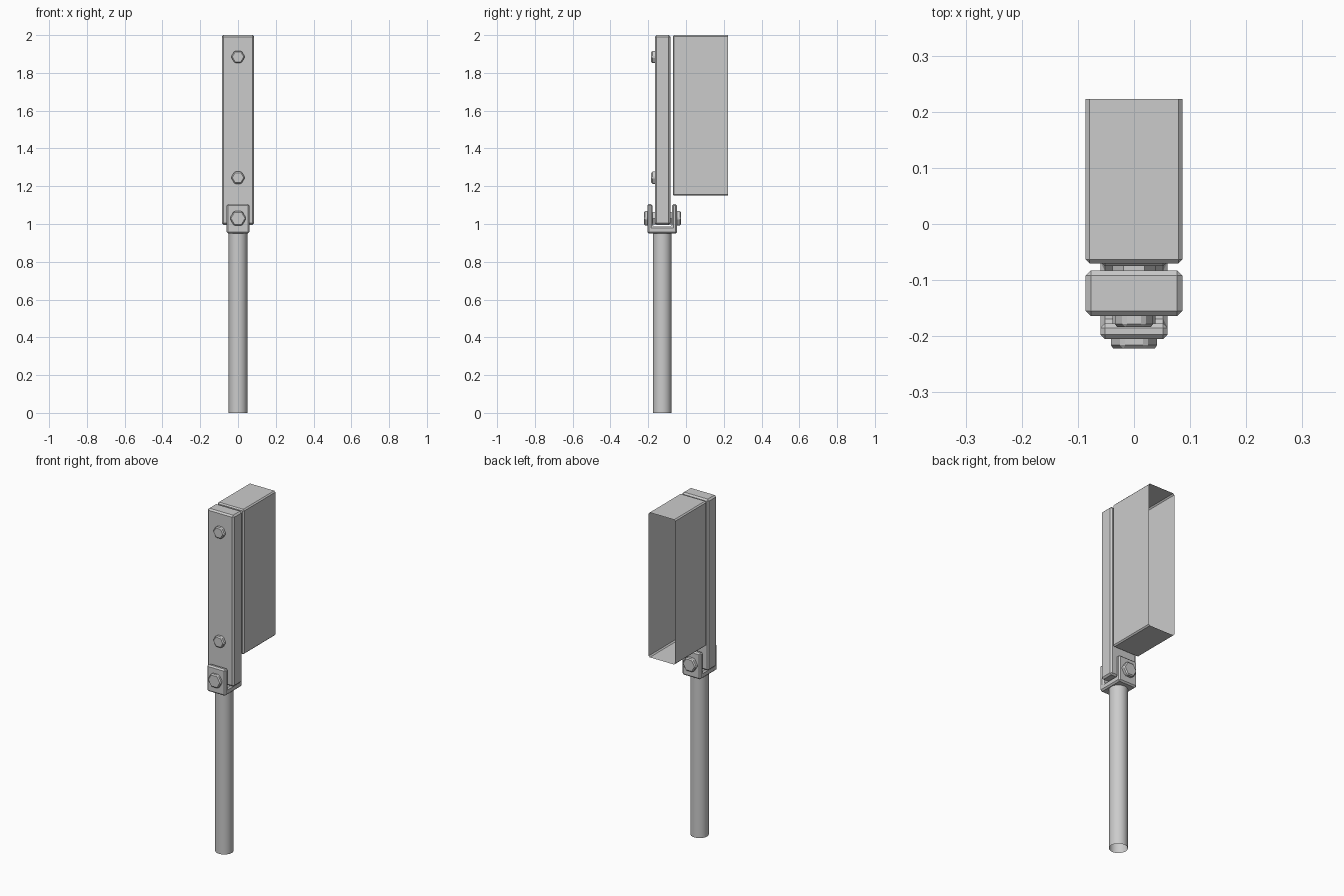
import bpy
import bmesh
import math
from mathutils import Matrix, Vector

if "Cube" in bpy.data.objects:
    bpy.data.objects.remove(bpy.data.objects["Cube"], do_unlink=True)

# One plain grey for every part
GREY = (0.6, 0.6, 0.6, 1.0)
grey = bpy.data.materials.new("plain_grey")
grey.use_nodes = True
grey.diffuse_color = GREY
grey.node_tree.nodes["Principled BSDF"].inputs["Base Color"].default_value = GREY


def finish(name, bm, bevel=0.0):
    """Turn a bmesh into a named object with an optional chamfer."""
    bmesh.ops.recalc_face_normals(bm, faces=bm.faces)
    mesh = bpy.data.meshes.new(name)
    bm.to_mesh(mesh)
    bm.free()
    mesh.materials.append(grey)
    obj = bpy.data.objects.new(name, mesh)
    bpy.context.collection.objects.link(obj)
    if bevel:
        mod = obj.modifiers.new("chamfer", 'BEVEL')
        mod.width = bevel
        mod.segments = 1
        mod.limit_method = 'ANGLE'
        mod.angle_limit = math.radians(40)
    return obj


def box(name, low, high, bevel, open_back=False):
    low, high = Vector(low), Vector(high)
    bm = bmesh.new()
    place = Matrix.Translation((low + high) / 2) @ Matrix.Diagonal((*(high - low), 1))
    bmesh.ops.create_cube(bm, size=1, matrix=place)
    if open_back:
        bm.normal_update()
        back = [f for f in bm.faces if f.normal.y > 0.9]
        bmesh.ops.delete(bm, geom=back, context='FACES')
    return finish(name, bm, bevel)


def hex_bolt(name, z, radius, y0, y1, bevel=0.006):
    """Hexagonal prism along y, with points to the left and right."""
    bm = bmesh.new()
    place = Matrix.Translation((0, (y0 + y1) / 2, z)) @ Matrix.Rotation(math.pi / 2, 4, 'X')
    place = place @ Matrix.Rotation(math.pi / 2, 4, 'Z')
    bmesh.ops.create_cone(bm, cap_ends=True, segments=6, radius1=radius,
                          radius2=radius, depth=y1 - y0, matrix=place)
    # Points of the hexagon must lie on the x axis
    if max(v.co.x for v in bm.verts) < radius * 0.95:
        bmesh.ops.rotate(bm, verts=bm.verts, cent=(0, 0, z),
                         matrix=Matrix.Rotation(math.pi / 6, 3, 'Y'))
    return finish(name, bm, bevel)


# Upright bar and the open-backed housing behind it
box("upright_bar", (-0.086, -0.164, 0.995), (0.086, -0.083, 2.0), 0.009)
box("housing", (-0.086, -0.07, 1.15), (0.086, 0.223, 2.0), 0.007, open_back=True)

# Fork: U profile in the yz plane, extruded across x
fork_y, outer, inner = -0.126, 0.079, 0.051
bottom, floor, top = 0.95, 0.988, 1.105
profile = [(-outer, bottom), (outer, bottom), (outer, top), (inner, top),
           (inner, floor), (-inner, floor), (-inner, top), (-outer, top)]
bm = bmesh.new()
face = bm.faces.new([bm.verts.new((-0.06, fork_y + y, z)) for y, z in profile])
side = bmesh.ops.extrude_face_region(bm, geom=[face])
moved = [g for g in side["geom"] if isinstance(g, bmesh.types.BMVert)]
bmesh.ops.translate(bm, verts=moved, vec=(0.12, 0, 0))
finish("fork", bm, 0.008)

# Pivot bolt: heads on both sides joined by a pin
hex_bolt("pivot_bolt_front", 1.03, 0.044, -0.222, -0.19)
hex_bolt("pivot_bolt_back", 1.03, 0.044, -0.062, -0.026)
hex_bolt("pivot_pin", 1.03, 0.038, -0.2, -0.055, 0)

# Bolts on the front of the bar
for label, z in (("lower", 1.245), ("upper", 1.885)):
    hex_bolt(label + "_bar_bolt", z, 0.037, -0.184, -0.15)

# Tubular post, open at the foot
bm = bmesh.new()
bmesh.ops.create_cone(bm, cap_ends=False, segments=32, radius1=0.049, radius2=0.049,
                      depth=0.96, matrix=Matrix.Translation((0, fork_y, 0.48)))
post = finish("post", bm)
bpy.ops.object.select_all(action='DESELECT')
post.select_set(True)
bpy.context.view_layer.objects.active = post
bpy.ops.object.shade_smooth_by_angle(angle=math.radians(30))
